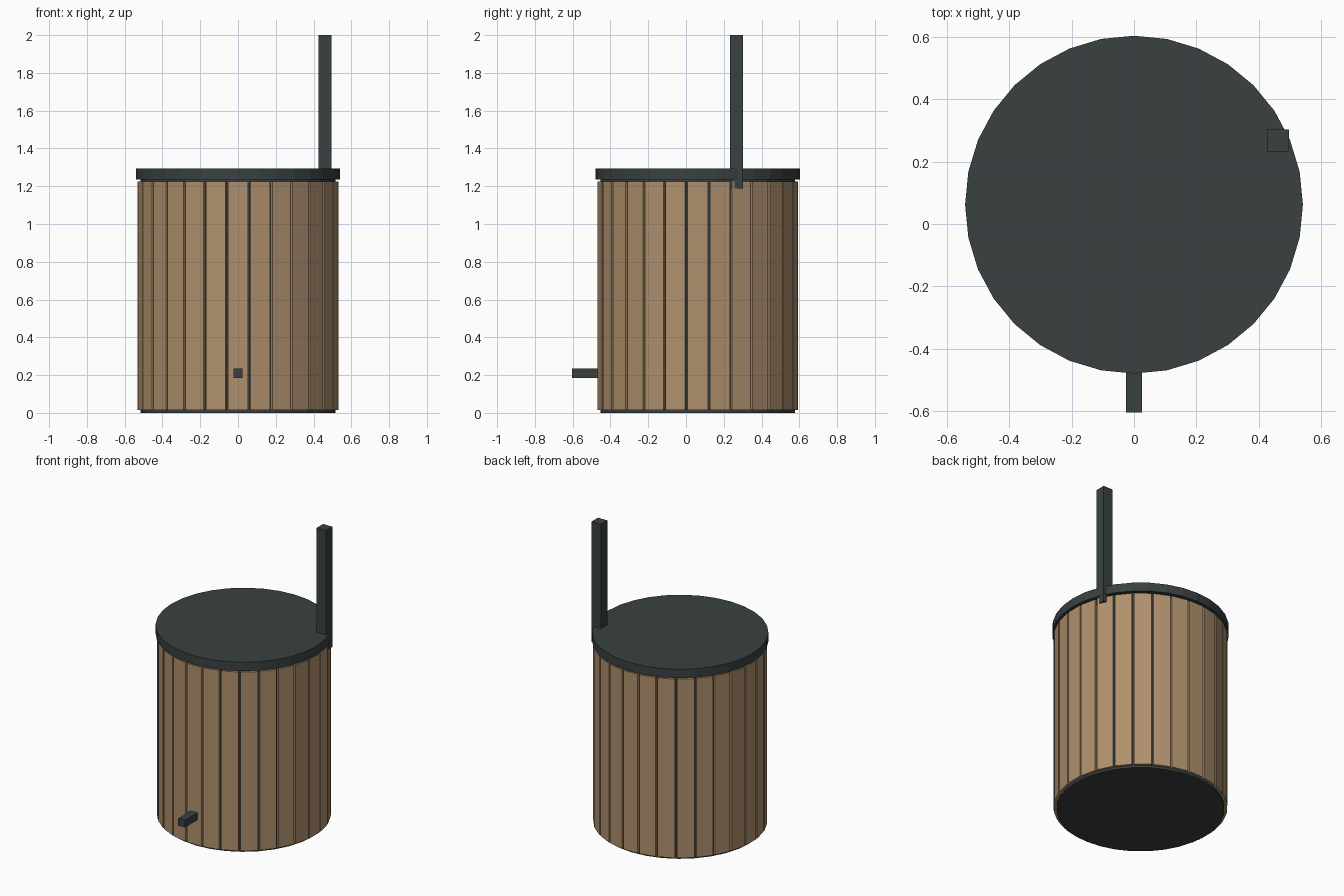
import bpy
import math
from mathutils import Matrix

default = bpy.data.objects.get("Cube")
if default:
    bpy.data.objects.remove(default, do_unlink=True)

CENTRE_Y = 0.062
PLANKS = 28
PLANK_FACE = 0.531


def make_material(name, colour):
    mat = bpy.data.materials.new(name)
    mat.use_nodes = True
    mat.diffuse_color = colour
    mat.node_tree.nodes["Principled BSDF"].inputs["Base Color"].default_value = colour
    return mat


dark = make_material("dark grey metal", (0.042, 0.052, 0.052, 1))
wood = make_material("brown wood", (0.43, 0.28, 0.153, 1))


def finish(name, mat):
    obj = bpy.context.object
    obj.name = name
    obj.data.name = name
    obj.data.materials.append(mat)
    return obj


def drum(name, radius, bottom, top, mat):
    bpy.ops.mesh.primitive_cylinder_add(
        vertices=32, radius=radius, depth=top - bottom,
        location=(0, CENTRE_Y, (bottom + top) / 2))
    return finish(name, mat)


def box(name, low, high, mat):
    bpy.ops.mesh.primitive_cube_add(size=1)
    obj = finish(name, mat)
    size = [h - l for l, h in zip(low, high)]
    middle = [(h + l) / 2 for l, h in zip(low, high)]
    obj.data.transform(Matrix.Translation(middle) @ Matrix.Diagonal((*size, 1)))
    return obj


# Inner tub and lid
drum("tub", 0.515, 0, 1.24, dark)
drum("lid", 0.541, 1.235, 1.294, dark)

# Flat wooden planks around the tub, one centred on the front
for i in range(PLANKS):
    plank = box(f"plank_{i + 1}", (-0.0535, -PLANK_FACE, 0.014),
                (0.0535, -0.506, 1.224), wood)
    plank.location.y = CENTRE_Y
    plank.rotation_euler.z = i * math.tau / PLANKS

# Square chimney at the lid edge and drain pipe at the front
box("chimney", (0.426, 0.232, 1.187), (0.496, 0.302, 2), dark)
box("drain_pipe", (-0.025, -0.603, 0.185), (0.025, -0.43, 0.234), dark)
